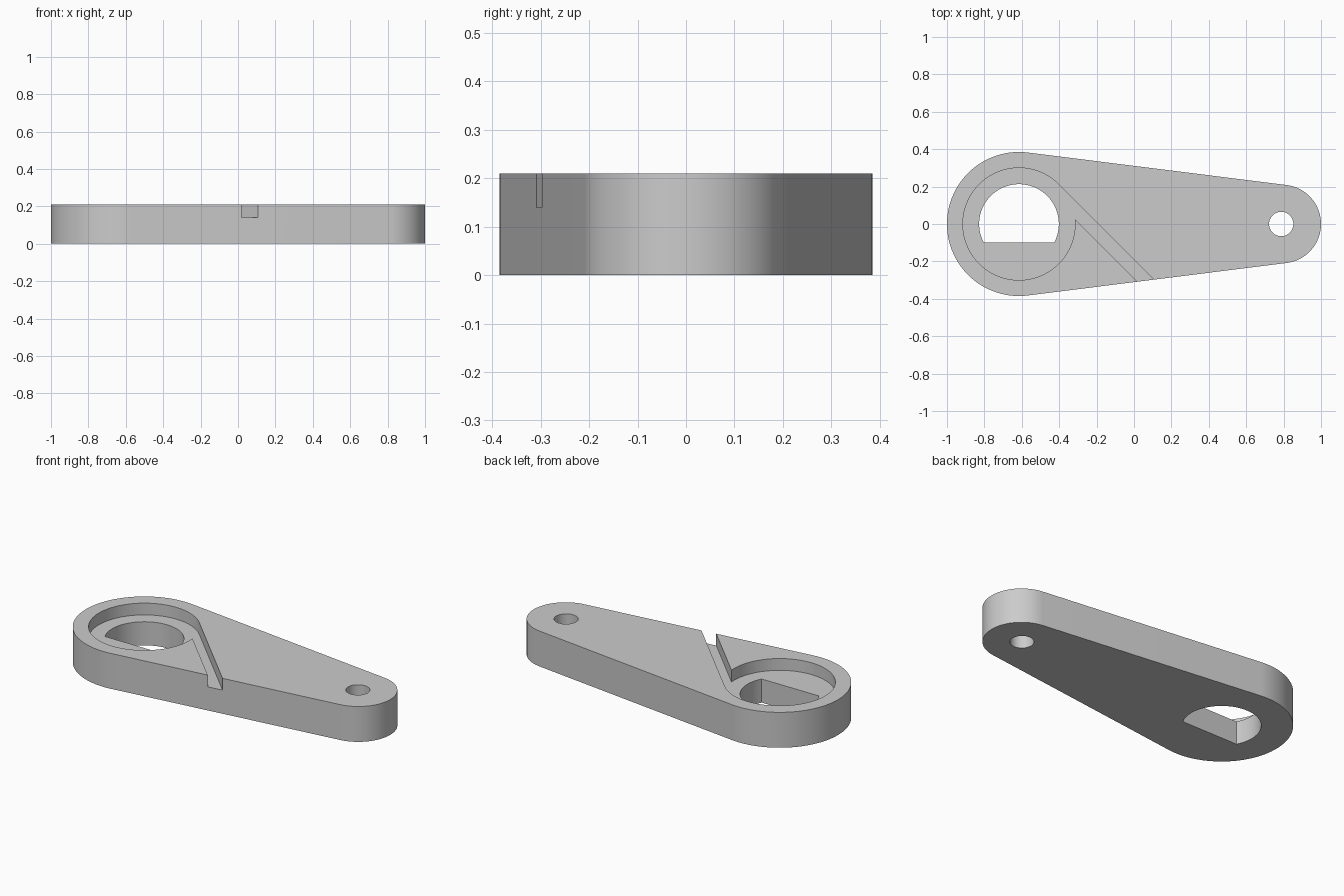
import bpy, bmesh, math

if "Cube" in bpy.data.objects:
    bpy.data.objects.remove(bpy.data.objects["Cube"])

HEIGHT, FLOOR = 0.21, 0.14
BIG_X, BIG_R = -0.615, 0.385      # wide end
SMALL_X, SMALL_R = 0.79, 0.21     # narrow end


def arc(cx, r, start, end, n):
    """Points on an arc around (cx, 0), angles in radians."""
    return [(cx + r * math.cos(start + (end - start) * i / n),
             r * math.sin(start + (end - start) * i / n)) for i in range(n + 1)]


def prism(name, outline, z0, z1):
    """Extrude a closed counterclockwise outline between two heights."""
    bm = bmesh.new()
    face = bm.faces.new([bm.verts.new((x, y, z0)) for x, y in outline])
    top = bmesh.ops.extrude_face_region(bm, geom=[face])["geom"]
    bmesh.ops.translate(bm, vec=(0, 0, z1 - z0),
                        verts=[v for v in top if isinstance(v, bmesh.types.BMVert)])
    bmesh.ops.recalc_face_normals(bm, faces=bm.faces[:])
    mesh = bpy.data.meshes.new(name)
    bm.to_mesh(mesh)
    bm.free()
    obj = bpy.data.objects.new(name, mesh)
    bpy.context.collection.objects.link(obj)
    return obj


# Lever body: two round ends joined by their tangent lines
tangent = math.acos((BIG_R - SMALL_R) / (SMALL_X - BIG_X))
body = prism("lever_arm",
             arc(BIG_X, BIG_R, tangent, 2 * math.pi - tangent, 64)
             + arc(SMALL_X, SMALL_R, -tangent, tangent, 48), 0, HEIGHT)

# Round recess with a diagonal slot that leaves tangent to it
recess_r, slot_w, reach = 0.30, 0.071, 0.9
a0 = math.pi / 4
a1 = 2 * math.pi + a0 - math.acos((recess_r - slot_w) / recess_r)
recess_outline = arc(BIG_X, recess_r, a0, a1, 80)
for x, y in (recess_outline[-1], recess_outline[0]):
    recess_outline.append((x + reach * math.sqrt(0.5), y - reach * math.sqrt(0.5)))
recess = prism("recess_cutter", recess_outline, FLOOR, 0.4)

# D-shaped shaft bore with a flat on the front side
bore_r = 0.213
flat = math.asin(-0.10 / bore_r)
bore = prism("bore_cutter", arc(BIG_X, bore_r, flat, math.pi - flat, 64), -0.1, 0.4)

# Pin hole in the narrow end
pin = prism("pin_hole_cutter", arc(0.787, 0.065, 0, 2 * math.pi, 48)[:-1], -0.1, 0.4)

bpy.context.view_layer.objects.active = body
body.select_set(True)
for cutter in (recess, bore, pin):
    mod = body.modifiers.new(cutter.name, "BOOLEAN")
    mod.operation, mod.solver, mod.object = "DIFFERENCE", "EXACT", cutter
    bpy.ops.object.modifier_apply(modifier=mod.name)
    bpy.data.objects.remove(cutter)

grey = bpy.data.materials.new("plain grey")
grey.diffuse_color = (0.6, 0.6, 0.6, 1)
grey.use_nodes = True
grey.node_tree.nodes["Principled BSDF"].inputs["Base Color"].default_value = grey.diffuse_color
body.data.materials.clear()
body.data.materials.append(grey)
bpy.ops.object.shade_smooth_by_angle(angle=math.radians(30))
